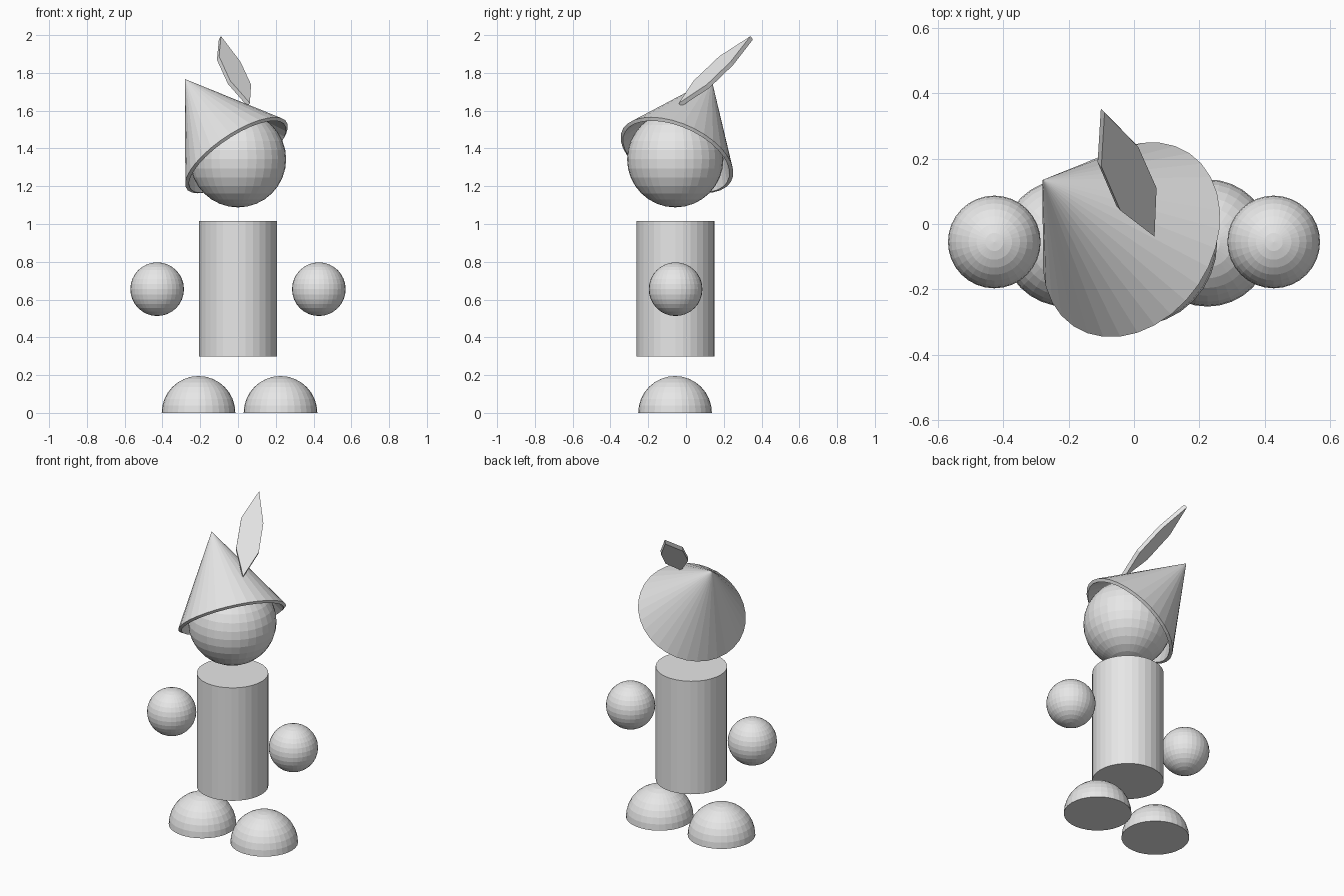
import bpy, bmesh
from mathutils import Vector

cube = bpy.data.objects.get("Cube")
if cube:
    bpy.data.objects.remove(cube, do_unlink=True)

grey = bpy.data.materials.new("light_grey")
grey.use_nodes = True
grey.diffuse_color = (0.8, 0.8, 0.8, 1)
grey.node_tree.nodes["Principled BSDF"].inputs["Base Color"].default_value = (0.8, 0.8, 0.8, 1)

DEPTH = -0.055  # y of the body's axis


def finish(name, bm, location=(0, 0, 0)):
    mesh = bpy.data.meshes.new(name)
    bmesh.ops.recalc_face_normals(bm, faces=bm.faces)
    bm.to_mesh(mesh)
    bm.free()
    mesh.materials.append(grey)
    obj = bpy.data.objects.new(name, mesh)
    obj.location = location
    bpy.context.collection.objects.link(obj)
    return obj


def ball(name, radius, location, half=False):
    bm = bmesh.new()
    bmesh.ops.create_uvsphere(bm, u_segments=32, v_segments=16, radius=radius)
    if half:
        # Keep the top half and close its flat sole
        low = [v for v in bm.verts if v.co.z < -0.001]
        bmesh.ops.delete(bm, geom=low, context="VERTS")
        bmesh.ops.holes_fill(bm, edges=[e for e in bm.edges if e.is_boundary])
    return finish(name, bm, location)


# Feet and hands
for side, sign in (("left", 1), ("right", -1)):
    ball(side + "_foot", 0.195, (0.008 + sign * 0.217, DEPTH - 0.003, 0), half=True)
    ball(side + "_hand", 0.142, (sign * 0.428, DEPTH, 0.655))

# Body
bm = bmesh.new()
bmesh.ops.create_cone(bm, cap_ends=True, segments=32, radius1=0.206, radius2=0.206, depth=0.718)
finish("body", bm, (0, DEPTH, 0.657))

# Head
ball("head", 0.255, (0, DEPTH - 0.002, 1.343))

# Hat: an open cone shell, leaning back to its right
rim = Vector((-0.008, -0.048, 1.364))
tip = Vector((-0.28, 0.135, 1.767))
axis = tip - rim
bm = bmesh.new()
bmesh.ops.create_cone(bm, cap_ends=False, segments=32, radius1=0.319, radius2=0, depth=axis.length)
bmesh.ops.remove_doubles(bm, verts=bm.verts, dist=0.0001)
hat = finish("hat", bm, (rim + tip) / 2)
hat.rotation_euler = axis.to_track_quat("Z", "Y").to_euler()
shell = hat.modifiers.new("shell", "SOLIDIFY")
shell.thickness = 0.02
shell.offset = -1

# Feather: a six-sided plate, flattened onto one plane and thickened
normal = Vector((0.45, -0.5, 0.73)).normalized()
outline = [(0.066, -0.042, 1.645), (0.064, 0.116, 1.73), (0.005, 0.245, 1.845),
           (-0.087, 0.338, 2.0), (-0.108, 0.185, 1.875), (-0.045, 0.045, 1.755)]
points = [Vector(p) for p in outline]
level = max(p.dot(normal) for p in points) - 0.007
points = [p + normal * (level - p.dot(normal)) for p in points]
bm = bmesh.new()
front = [bm.verts.new(p) for p in points]
back = [bm.verts.new(p - normal * 0.025) for p in points]
bm.faces.new(front)
bm.faces.new(back[::-1])
for i in range(len(points)):
    j = (i + 1) % len(points)
    bm.faces.new((front[i], back[i], back[j], front[j]))
finish("feather", bm)
